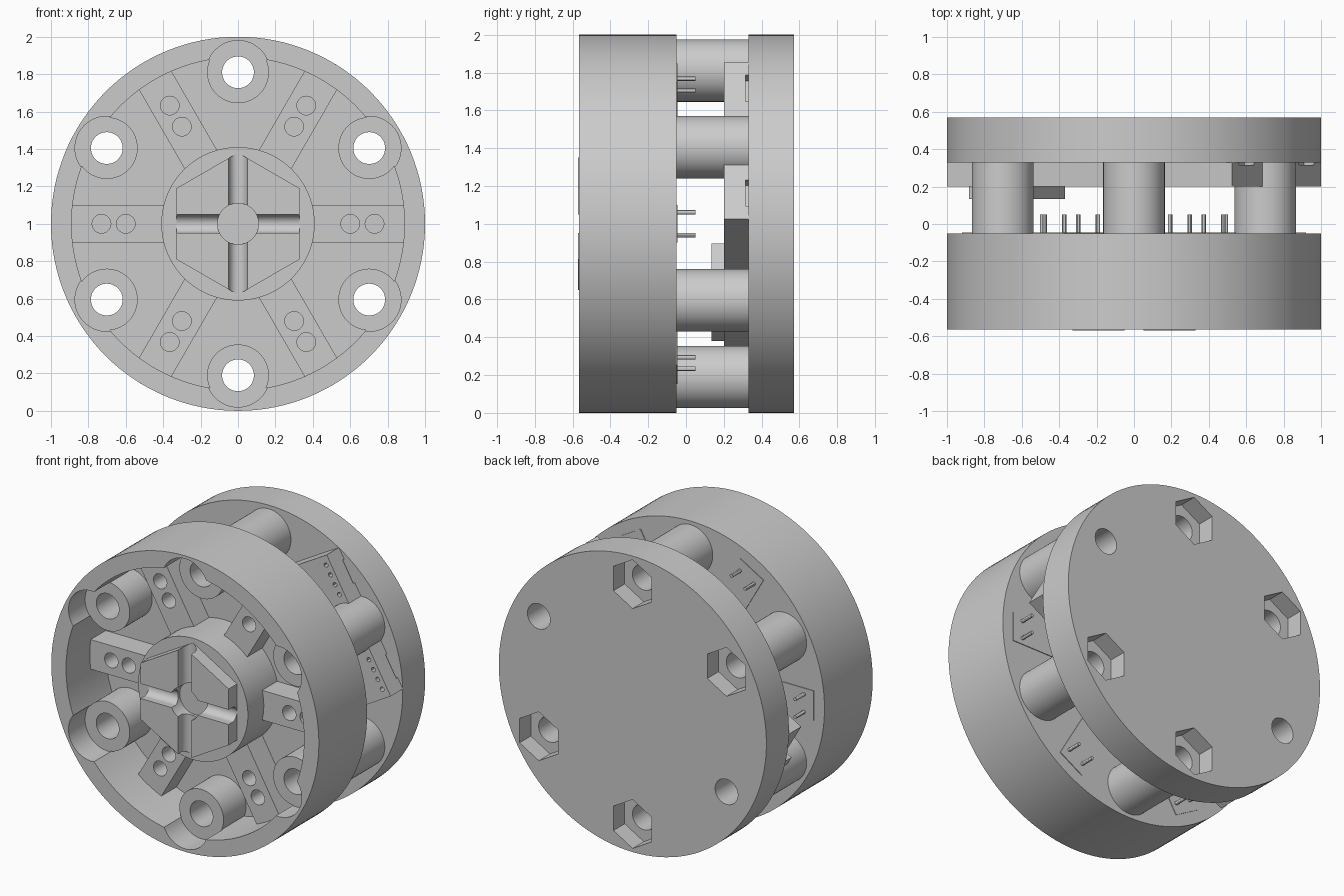
import bpy
from math import pi, sin, cos, radians

if "Cube" in bpy.data.objects:
    bpy.data.objects.remove(bpy.data.objects["Cube"])

ZC = 1.0  # height of the common axis, which runs along y


def cyl(name, r, y0, y1, x=0, z=0, n=96):
    bpy.ops.mesh.primitive_cylinder_add(vertices=n, radius=r, depth=y1 - y0,
                                        location=(x, (y0 + y1) / 2, ZC + z), rotation=(pi / 2, 0, 0))
    o = bpy.context.object
    o.name = name
    bpy.ops.object.transform_apply(location=True, rotation=True, scale=True)
    return o


def box(name, ang, r0, r1, t0, t1, y0, y1):
    """Box in a radial frame: r along the angle, t sideways, y in depth."""
    a = radians(ang)
    r, t = (r0 + r1) / 2, (t0 + t1) / 2
    bpy.ops.mesh.primitive_cube_add(size=1, rotation=(0, -a, 0), location=(
        r * cos(a) - t * sin(a), (y0 + y1) / 2, ZC + r * sin(a) + t * cos(a)))
    o = bpy.context.object
    o.name = name
    o.scale = (r1 - r0, y1 - y0, t1 - t0)
    bpy.ops.object.transform_apply(location=True, rotation=True, scale=True)
    return o


def boolean(o, tools, op='DIFFERENCE'):
    for c in tools:
        m = o.modifiers.new("bool", 'BOOLEAN')
        m.operation, m.solver, m.object = op, 'EXACT', c
        bpy.context.view_layer.objects.active = o
        bpy.ops.object.modifier_apply(modifier=m.name)
        bpy.data.objects.remove(c, do_unlink=True)


def smooth(o):
    bpy.ops.object.select_all(action='DESELECT')
    o.select_set(True)
    bpy.context.view_layer.objects.active = o
    bpy.ops.object.shade_smooth_by_angle(angle=radians(30))


def polar(r, deg, t=0):
    a = radians(deg)
    return r * cos(a) - t * sin(a), r * sin(a) + t * cos(a)


bolts = {d: polar(0.81, d) for d in range(30, 390, 60)}
rounds = []

# Front housing: open cup with scalloped rim
body = cyl("front_housing", 1.0, -0.565, -0.05, n=128)
boolean(body, [cyl("cut", 0.89, -0.7, -0.15, n=128)])
for x, z in bolts.values():
    boolean(body, [cyl("cut", 0.17, -0.7, -0.388, x, z, 64),
                   cyl("cut", 0.12, -0.5, 0.1, x, z, 32)])
rounds.append(body)

# Hub with a raised hexagon, crossed grooves and a round centre pocket
hub = cyl("hub", 0.41, -0.48, -0.13)
boolean(hub, [cyl("hexagon", 0.38, -0.57, -0.3, n=6)], 'UNION')
for ang in (0, 90):
    bpy.ops.mesh.primitive_cylinder_add(vertices=32, radius=0.05, depth=1, location=(0, -0.532, ZC),
                                        rotation=(0, radians(90 - ang), 0))
    groove = bpy.context.object
    bpy.ops.object.transform_apply(location=True, rotation=True, scale=True)
    boolean(hub, [groove, box("cut", ang, -0.5, 0.5, -0.0499, 0.0499, -0.7, -0.532)])
boolean(hub, [cyl("cut", 0.11, -0.7, -0.465, n=48)])
rounds.append(hub)

# Six radial sensor pads with paired holes, and pins on the rear
for d in range(0, 360, 60):
    pad = box("sensor_pad", d, 0.38, 0.92, -0.1, 0.1, -0.31, -0.045)
    for r in (0.6, 0.73):
        boolean(pad, [cyl("cut", 0.05, -0.4, -0.2, *polar(r, d), 32)])
    rounds.append(pad)
    for r in (0.49, 0.85):
        for t in (-0.06, 0.06):
            rounds.append(cyl("pin", 0.012, -0.07, 0.05, *polar(r, d, t), 12))

# Bolt sleeves: boss inside the cup continuing as standoff to the rear plate
for x, z in bolts.values():
    sleeve = cyl("bolt_sleeve", 0.165, -0.39, 0.335, x, z, 64)
    boolean(sleeve, [cyl("cut", 0.085, -0.6, 0.6, x, z, 48)])
    rounds.append(sleeve)

# Rear plate with bolt holes and four nut recesses
plate = cyl("rear_plate", 1.0, 0.33, 0.57, n=128)
for d, (x, z) in bolts.items():
    boolean(plate, [cyl("cut", 0.085, 0.2, 0.7, x, z, 48)])
    if d not in (30, 210):
        boolean(plate, [cyl("cut", 0.165, 0.45, 0.7, x, z, 6)])
rounds.append(plate)

# Controller board laid diagonally on the rear plate
board = box("controller_board", 30, -0.88, 0.88, -0.478, 0.478, 0.2, 0.332)
for d in (30, 210):
    boolean(board, [cyl("cut", 0.11, 0, 0.5, *bolts[d], 48)])
boolean(board, [box("cut", 30, 0.84, 1.0, -0.03, 0.03, 0.1, 0.4)])
for t in (-0.32, 0.32):
    boolean(board, [box("cut", 30, 0.82, 1.0, t - 0.08, t + 0.08, 0.315, 0.4)])
    for i in range(4):
        tt = t - 0.1 + i * 0.0667
        boolean(board, [cyl("cut", 0.015, 0.1, 0.26, *polar(0.84, 30, tt), 12)])
rounds.append(board)

# Connector block at the lower end of the board
block = box("connector_block", 210, 0.536, 0.91, -0.19, 0.19, 0.135, 0.21)
boolean(block, [cyl("cut", 0.11, 0, 0.5, *bolts[210], 48)])
rounds.append(block)

for o in rounds:
    smooth(o)
